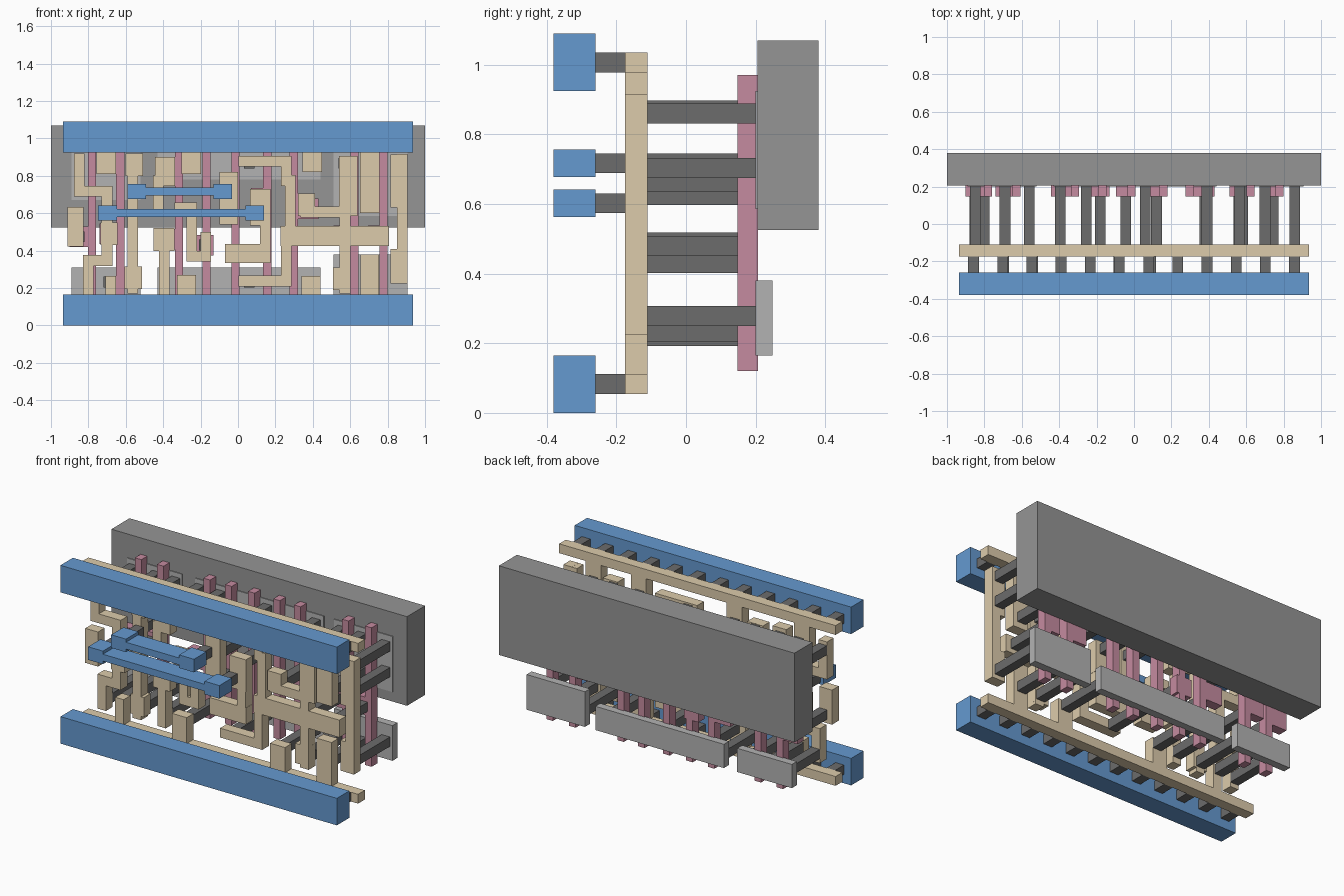
import bpy, bmesh

if "Cube" in bpy.data.objects:
    bpy.data.objects.remove(bpy.data.objects["Cube"])

def mat(name, c):
    m = bpy.data.materials.new(name)
    m.diffuse_color = (*c, 1)
    m.use_nodes = True
    m.node_tree.nodes["Principled BSDF"].inputs["Base Color"].default_value = m.diffuse_color
    return m

BLUE = mat("blue", (0.13, 0.32, 0.63))
BEIGE = mat("beige", (0.72, 0.60, 0.41))
PINK = mat("pink", (0.56, 0.26, 0.35))
DARK = mat("dark_grey", (0.15, 0.15, 0.15))
MID = mat("mid_grey", (0.30, 0.30, 0.30))
LIGHT = mat("light_grey", (0.45, 0.45, 0.45))

# Depth of each layer, front to back
METAL, WIRE, GATE, ACTIVE = (-0.38, -0.26), (-0.175, -0.11), (0.148, 0.207), (0.2, 0.248)
RAIL = 0.935   # half length of the rails
H = 0.0285     # half width of wires and posts


def plate(name, rects, depth, material):
    """Union of (x0, x1, z0, z1) rectangles, extruded through depth."""
    y0, y1 = depth
    bm = bmesh.new()
    xs = sorted({v for r in rects for v in r[:2]})
    zs = sorted({v for r in rects for v in r[2:]})
    verts = {}

    def vert(x, z):
        if (x, z) not in verts:
            verts[x, z] = bm.verts.new((x, y0, z))
        return verts[x, z]

    for a, b in zip(xs, xs[1:]):
        for c, d in zip(zs, zs[1:]):
            mx, mz = (a + b) / 2, (c + d) / 2
            if any(r[0] < mx < r[1] and r[2] < mz < r[3] for r in rects):
                bm.faces.new([vert(a, c), vert(b, c), vert(b, d), vert(a, d)])
    ext = bmesh.ops.extrude_face_region(bm, geom=bm.faces[:], use_keep_orig=True)
    moved = [v for v in ext["geom"] if isinstance(v, bmesh.types.BMVert)]
    bmesh.ops.translate(bm, vec=(0, y1 - y0, 0), verts=moved)
    bmesh.ops.recalc_face_normals(bm, faces=bm.faces[:])
    bmesh.ops.dissolve_limit(bm, angle_limit=0.01, verts=bm.verts[:], edges=bm.edges[:])
    me = bpy.data.meshes.new(name)
    bm.to_mesh(me)
    bm.free()
    me.materials.append(material)
    bpy.context.collection.objects.link(bpy.data.objects.new(name, me))


def box(x, z, hx, hz):
    return (x - hx, x + hx, z - hz, z + hz)


def pad(x, z):
    return box(x, z, 0.046, 0.06)


def route(*path, h=H):
    """Right-angled wire: start x, start z, then next x, next z, and so on."""
    x, z = path[:2]
    rects = []
    for i, v in enumerate(path[2:]):
        nx, nz = (v, z) if i % 2 == 0 else (x, v)
        rects.append((min(x, nx) - h, max(x, nx) + h, min(z, nz) - h, max(z, nz) + h))
        x, z = nx, nz
    return rects


def posts(name, points, y0, y1):
    for i, (x, z) in enumerate(points):
        plate(f"{name}_{i + 1}", [box(x, z, H, H)], (y0, y1), DARK)


# Back well slab and thin active regions
plate("well_slab", [(-1, 1, 0.525, 1.07)], (0.205, 0.38), MID)
for i, (x0, x1, top, low) in enumerate([(-0.89, -0.52, 0.31, 0.67),
                                        (-0.43, 0.44, 0.31, 0.78),
                                        (0.51, 0.905, 0.38, 0.585)]):
    plate(f"lower_active_region_{i + 1}", [(x0, x1, 0.165, top)], ACTIVE, LIGHT)
    plate(f"upper_active_region_{i + 1}", [(x0, x1, low, 0.925)], ACTIVE, LIGHT)

# Pink gate strips: strip x, contact pad x, pad z; a post meets every pad
gates = [(-0.78, -0.85, 0.475), (-0.63, -0.69, 0.49), (-0.315, -0.395, 0.46),
         (-0.168, -0.18, 0.43), (-0.013, -0.045, 0.70), (0.157, 0.12, 0.68),
         (0.298, 0.38, 0.625), (0.623, 0.56, 0.48), (0.778, 0.745, 0.48)]
for i, (x, px, pz) in enumerate(gates):
    arm = (min(px - 0.05, x - 0.022), max(px + 0.05, x + 0.022), pz - 0.055, pz + 0.055)
    plate(f"gate_strip_{i + 1}", [box(x, 0.545, 0.022, 0.425), arm], GATE, PINK)
posts("gate_post", [g[1:] for g in gates], WIRE[1], GATE[0])

# Beige supply rails with stubs
LOW, HIGH = 0.083, 1.006
plate("lower_beige_rail", [box(0, LOW, RAIL, H), *route(-0.68, LOW, -0.68, 0.237)]
      + [(x - 0.05, x + 0.05, LOW, z)
         for x, z in [(-0.275, 0.27), (0.39, 0.265), (0.705, 0.38)]], WIRE, BEIGE)
plate("upper_beige_rail", [box(0, HIGH, RAIL, H)]
      + [(x - 0.052, x + 0.052, z, HIGH)
         for x, z in [(-0.705, 0.81), (-0.25, 0.81), (0.398, 0.82), (0.705, 0.60)]],
      WIRE, BEIGE)


def wire(name, *rects):
    plate(name, rects, WIRE, BEIGE)


# Beige signal wires, left to right
wire("left_edge_wire", *route(-0.868, 0.465, -0.868, 0.59, h=0.043))
wire("left_bracket_wire", pad(-0.69, 0.49),
     *route(-0.848, 0.89, -0.848, 0.717, -0.70, 0.347, -0.80, 0.193))
wire("left_tall_wire", pad(-0.555, 0.86), pad(-0.56, 0.255),
     *route(-0.562, 0.89, -0.562, 0.2))
wire("upper_step_wire", pad(-0.397, 0.84),
     *route(-0.365, 0.872, -0.365, 0.773, -0.427, 0.63))
wire("lower_step_wire", box(-0.395, 0.46, 0.056, 0.062),
     *route(-0.395, 0.46, -0.395, 0.195))
wire("hook_wire", *route(-0.31, 0.63, -0.248, 0.37, -0.172, 0.47))
wire("centre_block_wire", *route(-0.05, 0.59, -0.05, 0.77, h=0.05))
wire("loop_wire",
     *route(0.03, 0.878, 0.258, 0.775, 0.28, 0.478, 0.258, 0.238, 0.03),
     *route(0.28, 0.478, 0.755, h=0.053))
wire("centre_hook_wire", *route(0.145, 0.70, 0.145, 0.385),
     *route(0.12, 0.59, 0.12, 0.675, h=0.055),
     *route(-0.02, 0.385, 0.125, h=0.05))
wire("right_branch_wire", pad(0.367, 0.645), pad(0.555, 0.25),
     *route(0.363, 0.607, 0.572, 0.2), *route(0.59, 0.635, 0.59, 0.855, h=0.05))
wire("right_edge_wire", *route(0.878, 0.887, 0.878, 0.253),
     *route(0.86, 0.675, 0.86, 0.87, h=0.045), *route(0.86, 0.27, 0.86, 0.365, h=0.045))

# Dark posts from the wiring back to the active regions
columns = (-0.69, -0.56, -0.395, -0.255, 0.06, 0.39, 0.565, 0.70)
posts("active_post", [(x, z) for x in columns for z in (0.232, 0.868)]
      + [(-0.848, 0.868), (-0.80, 0.22), (-0.56, 0.717), (0.58, 0.703), (0.70, 0.665),
         (0.86, 0.86), (0.86, 0.703), (0.86, 0.278)], WIRE[1], 0.205)

# Blue front rails and two dumbbell-shaped links
plate("lower_blue_rail", [(-RAIL, RAIL, 0, 0.165)], METAL, BLUE)
plate("upper_blue_rail", [(-RAIL, RAIL, 0.925, 1.09)], METAL, BLUE)
links = [(-0.542, -0.082, 0.717), (-0.698, 0.09, 0.602)]
for i, (a, b, z) in enumerate(links):
    plate(f"blue_link_{i + 1}", [box(a, z, 0.05, 0.04), box(b, z, 0.05, 0.04),
                                 (a, b, z - 0.021, z + 0.021)], METAL, BLUE)

# Short posts joining the blue bars to the beige wiring
posts("rail_post", [(-0.858 + 0.156 * i, z) for i in range(12) for z in (LOW, HIGH)],
      METAL[1], WIRE[0])
posts("link_post", [(x, z) for a, b, z in links for x in (a, b)], METAL[1], WIRE[0])
